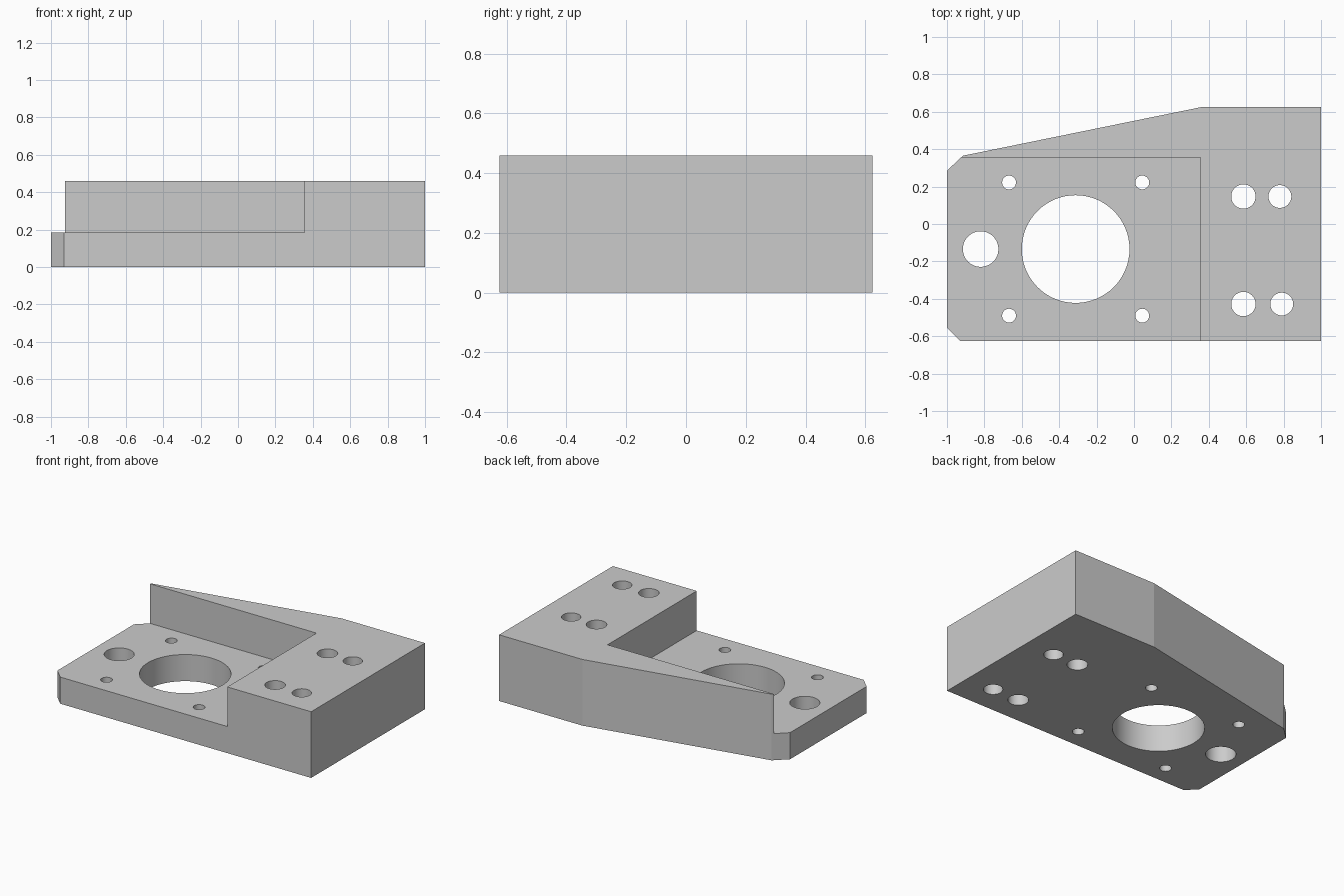
import bpy
import bmesh
import math
from mathutils import Matrix

if "Cube" in bpy.data.objects:
    bpy.data.objects.remove(bpy.data.objects["Cube"], do_unlink=True)

HEIGHT, FLOOR = 0.46, 0.185      # full block height, recessed plate height

steel = bpy.data.materials.new("machined grey")
steel.use_nodes = True
grey = (0.6, 0.6, 0.6, 1)
steel.diffuse_color = grey
steel.node_tree.nodes["Principled BSDF"].inputs["Base Color"].default_value = grey


def add_object(name, bm):
    bmesh.ops.recalc_face_normals(bm, faces=bm.faces)
    mesh = bpy.data.meshes.new(name)
    bm.to_mesh(mesh)
    bm.free()
    mesh.materials.append(steel)
    obj = bpy.data.objects.new(name, mesh)
    bpy.context.collection.objects.link(obj)
    return obj


def prism(name, outline, z0, z1):
    bm = bmesh.new()
    face = bm.faces.new([bm.verts.new((x, y, z0)) for x, y in outline])
    top = bmesh.ops.extrude_face_region(bm, geom=[face])["geom"]
    verts = [g for g in top if isinstance(g, bmesh.types.BMVert)]
    bmesh.ops.translate(bm, verts=verts, vec=(0, 0, z1 - z0))
    return add_object(name, bm)


def cut(target, cutter):
    cutter.hide_render = True
    mod = target.modifiers.new(cutter.name, "BOOLEAN")
    mod.operation = "DIFFERENCE"
    mod.solver = "EXACT"
    mod.object = cutter
    bpy.ops.object.select_all(action="DESELECT")
    target.select_set(True)
    bpy.context.view_layer.objects.active = target
    bpy.ops.object.modifier_apply(modifier=mod.name)
    bpy.data.objects.remove(cutter, do_unlink=True)


# Block with chamfered corners and a tapering back side
block = prism("mounting_block", [
    (-1, -0.555), (-0.93, -0.625), (1, -0.625), (1, 0.625),
    (0.36, 0.625), (-0.915, 0.365), (-1, 0.285)], 0, HEIGHT)

# Recess that leaves the thin plate, the back wall and the tall end
recess = prism("recess_cutter", [
    (-1.2, -0.8), (0.355, -0.8), (0.355, 0.355), (-1.2, 0.355)], FLOOR, 0.7)
cut(block, recess)

# Through holes: centre bore, side hole, four screw holes around the bore
BORE_X, BORE_Y, PITCH = -0.312, -0.134, 0.356
holes = [(BORE_X, BORE_Y, 0.288), (-0.82, BORE_Y, 0.095)]
holes += [(BORE_X + sx * PITCH, BORE_Y + sy * PITCH, 0.037)
          for sx in (-1, 1) for sy in (-1, 1)]
# Two pairs of bolt holes in the tall end
holes += [(0.585, 0.147, 0.065), (0.78, 0.147, 0.061),
          (0.585, -0.428, 0.065), (0.79, -0.428, 0.061)]

bm = bmesh.new()
for x, y, r in holes:
    bmesh.ops.create_cone(bm, cap_ends=True, segments=64, radius1=r, radius2=r,
                          depth=2, matrix=Matrix.Translation((x, y, 0)))
cut(block, add_object("hole_cutter", bm))

bpy.ops.object.shade_smooth_by_angle(angle=math.radians(10))
